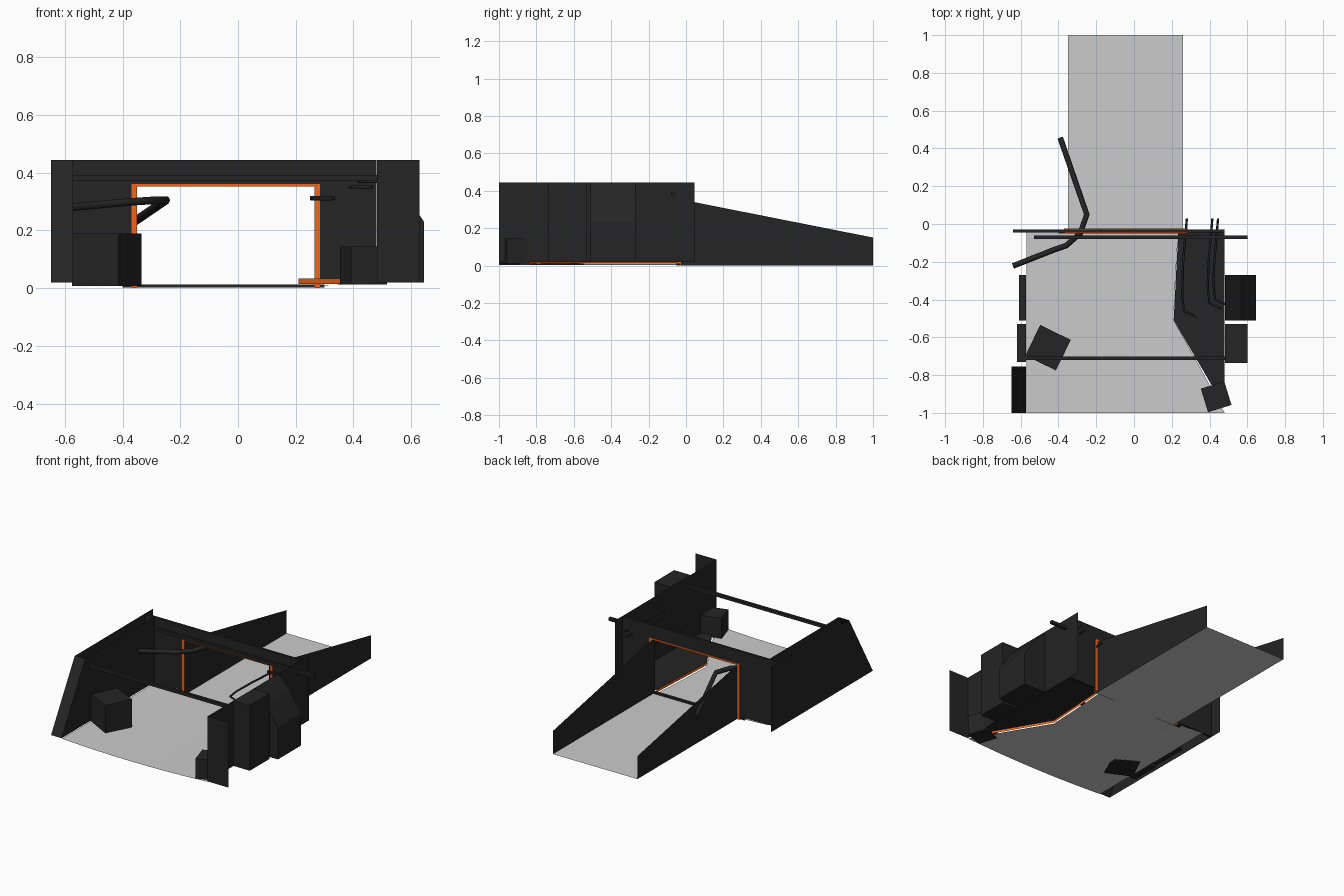
import bpy, math
from mathutils import Vector

if "Cube" in bpy.data.objects:
    bpy.data.objects.remove(bpy.data.objects["Cube"])


def mat(name, col):
    m = bpy.data.materials.new(name)
    m.diffuse_color = (*col, 1)
    m.use_nodes = True
    m.node_tree.nodes["Principled BSDF"].inputs["Base Color"].default_value = m.diffuse_color
    return m


DARK = mat("dark_panel", (0.018, 0.018, 0.018))
ORANGE = mat("orange_trim", (0.9, 0.13, 0.01))


def mesh(name, verts, faces, m=None, smooth=False):
    me = bpy.data.meshes.new(name)
    me.from_pydata(verts, [], faces)
    ob = bpy.data.objects.new(name, me)
    bpy.context.collection.objects.link(ob)
    if m:
        me.materials.append(m)
    for p in me.polygons:
        p.use_smooth = smooth
    return ob


def sheet(name, pts, m=DARK):
    return mesh(name, pts, [list(range(len(pts)))], m)


def box(name, x0, x1, y0, y1, z0, z1, m=DARK, rot=0):
    hx, hy, hz = (x1 - x0) / 2, (y1 - y0) / 2, (z1 - z0) / 2
    v = [(sx * hx, sy * hy, sz * hz) for sx in (-1, 1) for sy in (-1, 1) for sz in (-1, 1)]
    f = [(0, 1, 3, 2), (4, 6, 7, 5), (0, 4, 5, 1), (2, 3, 7, 6), (0, 2, 6, 4), (1, 5, 7, 3)]
    ob = mesh(name, v, f, m)
    ob.location = ((x0 + x1) / 2, (y0 + y1) / 2, (z0 + z1) / 2)
    ob.rotation_euler.z = math.radians(rot)
    return ob


def tube(name, pts, r, m=DARK):
    cu = bpy.data.curves.new(name, 'CURVE')
    cu.dimensions = '3D'
    cu.bevel_depth = r
    cu.bevel_resolution = 1
    cu.use_fill_caps = True
    sp = cu.splines.new('POLY')
    sp.points.add(len(pts) - 1)
    for p, c in zip(sp.points, pts):
        p.co = (*c, 1)
    ob = bpy.data.objects.new(name, cu)
    bpy.context.collection.objects.link(ob)
    cu.materials.append(m)
    return ob


# Dished floor whose right edge follows the raised side deck
T = 0.445
edge = [(-0.03, 0.235), (-0.27, 0.22), (-0.51, 0.21), (-0.75, 0.345), (-1.0, 0.48)]
N = 12
verts = []
for y, xr in edge:
    for i in range(N + 1):
        x = -0.57 + (xr + 0.57) * i / N
        verts.append((x, y, 0.003 + 0.015 * ((x + 0.05) / 0.53) ** 2))
W = N + 1
faces = [(r * W + i, (r + 1) * W + i, (r + 1) * W + i + 1, r * W + i + 1)
         for r in range(len(edge) - 1) for i in range(N)]
mesh("floor", verts, faces, None, True)

# Side deck with orange edge strip
deck = [(0.235, -0.03), (0.21, -0.51), (0.48, -0.97), (0.48, -0.03)]
sheet("side_deck", [(x, y, 0.03) for x, y in deck])
for (xa, ya), (xb, yb) in zip(deck[:2], deck[1:3]):
    sheet("deck_edge_trim", [(xa, ya, 0.015), (xb, yb, 0.015), (xb, yb, 0.033), (xa, ya, 0.033)], ORANGE)

# Ramp and its tapering side walls
sheet("ramp", [(-0.35, -0.05, 0), (0.26, -0.05, 0), (0.26, 1, 0), (-0.35, 1, 0)], None)
for x in (-0.35, 0.26):
    sheet("ramp_side", [(x, -0.05, 0), (x, 1, 0), (x, 1, 0.15), (x, -0.05, 0.358)])

# Back wall around the doorway
for x0, x1, z0, z1 in ((-0.64, -0.37, 0.02, T), (0.285, 0.48, 0.02, T), (-0.37, 0.285, 0.36, T)):
    box("back_wall", x0, x1, -0.045, -0.03, z0, z1)
# Orange door frame
for x0, x1, z0, z1 in ((-0.37, -0.35, 0, 0.36), (0.265, 0.285, 0, 0.36), (-0.37, 0.285, 0.352, 0.362)):
    box("door_frame", x0, x1, -0.05, -0.025, z0, z1, ORANGE)
box("door_sill", -0.4, 0.3, -0.05, -0.03, 0.002, 0.012)

# Left wall: outer and inner skins, sloped front end, bays between
for name, x in (("left_outer_wall", -0.645), ("left_inner_wall", -0.572)):
    y1 = 0.045 if x < -0.6 else -0.03
    sheet(name, [(x, y1, 0.02), (x, -1, 0.02), (x, -0.755, T), (x, y1, T)])
sheet("left_sloped_end", [(-0.648, -1, 0.02), (-0.572, -1, 0.02), (-0.572, -0.755, T), (-0.648, -0.755, T)])
box("left_bay", -0.61, -0.572, -0.51, -0.27, 0.02, T - 0.05)
box("left_bay", -0.62, -0.572, -0.73, -0.53, 0.02, T - 0.05)

# Right wall with bays and end panel
sheet("right_wall", [(0.482, 0.045, 0.02), (0.482, -1, 0.02), (0.482, -1, T), (0.482, 0.045, T)])
box("right_bay", 0.482, 0.6, -0.735, -0.53, 0.02, T)
sheet("right_end_panel", [(0.482, -1, 0.02), (0.63, -1, 0.02), (0.63, -1, T), (0.482, -1, T)])
# Chamfered lower pod
prof = [(0.482, 0.02), (0.645, 0.02), (0.645, 0.23), (0.625, 0.26), (0.56, 0.36), (0.482, T)]
n = len(prof)
pv = [(x, y, z) for y in (-0.51, -0.27) for x, z in prof]
mesh("right_pod", pv, [list(range(n)), list(range(2 * n - 1, n - 1, -1))] +
     [(i, i + n, (i + 1) % n + n, (i + 1) % n) for i in range(n)], DARK)

# Overhead crossbars
for y, x0 in ((-0.07, -0.53), (-0.71, -0.59)):
    box("crossbar", x0, 0.6, y - 0.009, y + 0.009, 0.373, 0.393)

# Crates
box("large_crate", -0.545, -0.365, -0.745, -0.565, 0.008, 0.19, DARK, -26)
box("small_crate", 0.37, 0.5, -0.98, -0.85, 0.012, 0.145, DARK, 17)

# Bent pipe passing through the doorway
tube("bent_pipe", [(-0.39, 0.455, 0.21), (-0.25, 0.05, 0.305), (-0.285, -0.05, 0.305),
                   (-0.36, -0.115, 0.3), (-0.42, -0.135, 0.295), (-0.64, -0.222, 0.275)], 0.015)
# Thin cables along the right side
for x, z, y in ((0.28, 0.31, -0.46), (0.415, 0.35, -0.42), (0.445, 0.37, -0.4)):
    tube("side_cable", [(x, 0.03, z), (x - 0.02, -0.2, z), (x - 0.025, y + 0.08, z),
                        (x - 0.015, y, z), (x + 0.05, y - 0.03, z)], 0.006)
box("cable_bracket", 0.25, 0.34, -0.06, -0.045, 0.305, 0.32)
